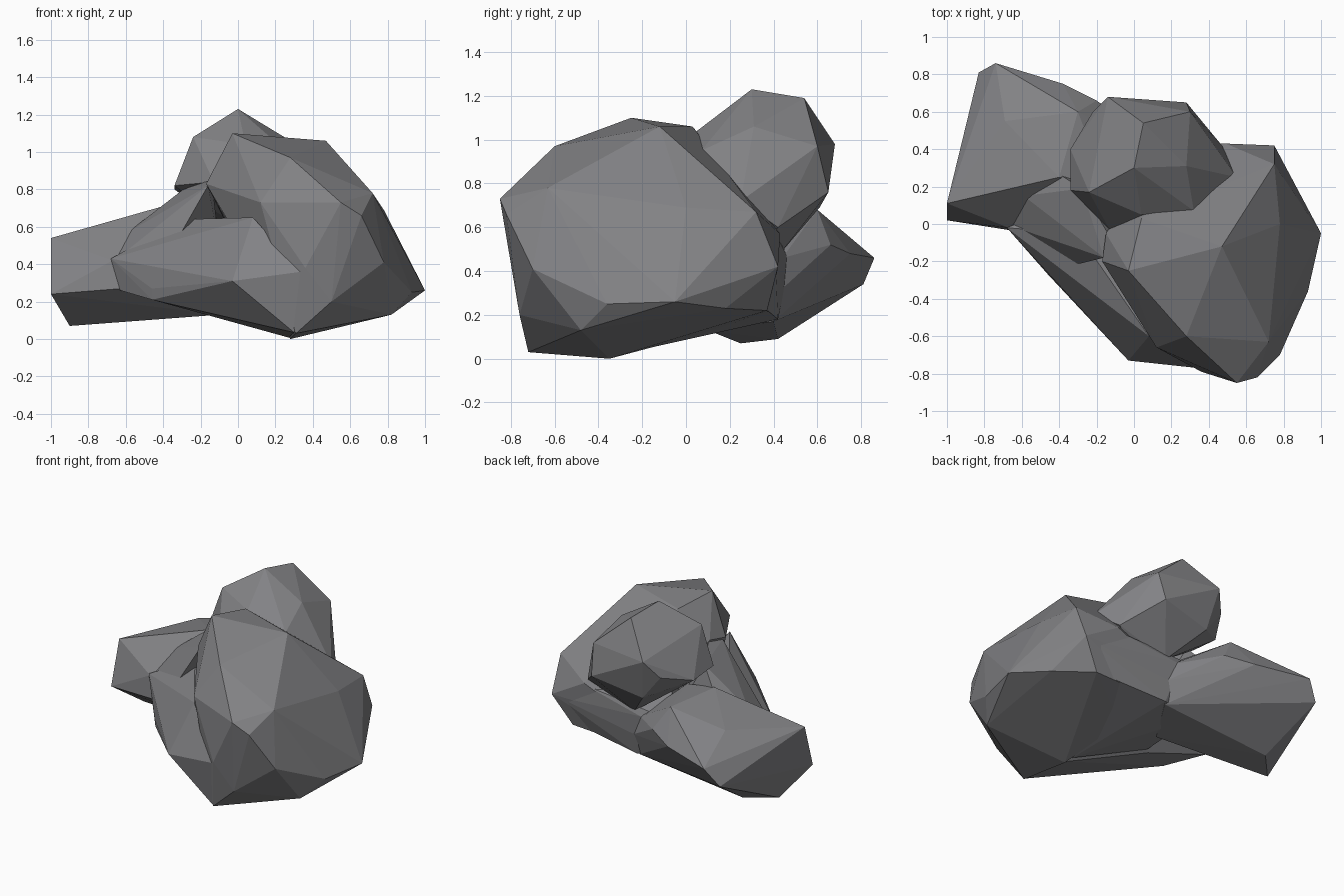
import bpy, bmesh

stone = bpy.data.materials.new("grey stone")
stone.diffuse_color = (0.225, 0.225, 0.235, 1)


def boulder(name, corners):
    """Faceted convex lump wrapped around a few corner points."""
    bm = bmesh.new()
    for c in corners:
        bm.verts.new(c)
    out = bmesh.ops.convex_hull(bm, input=bm.verts)
    loose = {g for g in out["geom_interior"] + out["geom_unused"]
             if isinstance(g, bmesh.types.BMVert)}
    bmesh.ops.delete(bm, geom=list(loose), context='VERTS')
    bmesh.ops.recalc_face_normals(bm, faces=bm.faces)
    me = bpy.data.meshes.new(name)
    bm.to_mesh(me)
    bm.free()
    me.materials.append(stone)
    ob = bpy.data.objects.new(name, me)
    bpy.context.collection.objects.link(ob)
    return ob


# large lump at the front right
rock = boulder("rock", [
    (-0.03, -0.25, 1.10), (0.47, -0.12, 1.06), (0.04, 0.03, 1.06),
    (0.28, -0.60, 0.97), (0.72, -0.63, 0.78), (0.43, -0.74, 0.82),
    (0.55, -0.85, 0.73), (0.66, -0.82, 0.66), (0.78, -0.70, 0.41),
    (0.12, -0.66, 0.73), (0.36, -0.79, 0.38), (0.50, -0.76, 0.20),
    (0.31, -0.72, 0.03), (0.28, -0.35, 0.00), (0.82, -0.48, 0.13),
    (0.93, -0.36, 0.25), (1.00, -0.05, 0.26), (0.84, 0.18, 0.23),
    (0.62, 0.37, 0.22), (0.75, 0.42, 0.42), (0.75, 0.32, 0.67),
    (0.78, 0.00, 0.69), (0.56, 0.27, 0.73), (0.49, 0.43, 0.57),
    (0.15, 0.42, 0.42), (0.20, 0.10, 0.12), (0.15, 0.38, 0.20),
    (-0.17, -0.20, 0.83), (-0.15, -0.05, 0.86)])

# upper lump at the back, with its saddle down to the large lump
upper = boulder("upper_lump", [
    (0.00, 0.30, 1.23), (0.05, 0.54, 1.19), (0.28, 0.31, 1.06),
    (-0.24, 0.17, 1.08), (0.30, 0.60, 0.97), (-0.14, 0.68, 0.98),
    (0.28, 0.65, 0.76), (-0.09, 0.61, 0.69), (-0.34, 0.40, 0.80),
    (-0.34, 0.18, 0.82), (-0.22, 0.60, 0.86), (0.04, 0.05, 1.04),
    (0.32, 0.07, 0.95), (-0.13, -0.03, 0.84), (0.47, 0.42, 0.60),
    (0.55, 0.25, 0.72), (0.10, 0.43, 0.48), (0.25, 0.30, 0.45)])

# long lump reaching to the back left
left = boulder("left_lump", [
    (-1.00, 0.02, 0.24), (-1.00, 0.11, 0.54), (-0.74, 0.86, 0.46),
    (-0.83, 0.81, 0.34), (-0.90, 0.25, 0.07), (-0.74, 0.42, 0.09),
    (-0.40, 0.25, 0.71), (-0.69, 0.55, 0.60), (-0.30, 0.60, 0.68),
    (-0.38, 0.75, 0.48), (-0.20, 0.66, 0.52), (-0.72, 0.74, 0.31),
    (-0.60, 0.14, 0.58), (-0.67, -0.02, 0.42), (-0.62, -0.04, 0.27),
    (-0.10, 0.10, 0.13), (0.08, 0.40, 0.17), (0.10, 0.44, 0.32),
    (0.05, 0.44, 0.46), (-0.15, 0.20, 0.65)])

# sloping lump at the front left
skirt = boulder("front_left_lump", [
    (-0.68, -0.02, 0.43), (-0.63, -0.04, 0.26), (-0.46, -0.27, 0.27),
    (-0.46, -0.26, 0.21), (-0.20, -0.10, 0.14), (-0.03, -0.73, 0.31),
    (0.30, -0.71, 0.035), (0.34, -0.77, 0.36), (0.08, -0.60, 0.65),
    (-0.12, -0.36, 0.61), (-0.28, -0.36, 0.48), (-0.30, -0.05, 0.64),
    (0.27, -0.34, 0.008), (0.25, 0.05, 0.30), (-0.10, 0.20, 0.60)])

# shoulder joining the left, front and upper lumps
shoulder = boulder("shoulder", [
    (-0.16, -0.18, 0.82), (-0.14, -0.05, 0.85), (-0.28, 0.19, 0.81),
    (-0.39, 0.26, 0.70), (-0.66, -0.01, 0.42), (-0.59, 0.15, 0.57),
    (-0.25, -0.14, 0.72), (-0.40, -0.24, 0.40), (-0.10, 0.20, 0.50),
    (-0.40, 0.10, 0.25)])

# core filling the hollow at the back and underneath
core = boulder("core", [
    (0.48, 0.42, 0.55), (0.72, 0.41, 0.41), (0.60, 0.36, 0.23),
    (0.09, 0.42, 0.18), (0.05, 0.45, 0.32), (0.03, 0.46, 0.47),
    (-0.18, 0.35, 0.18), (-0.18, -0.08, 0.15), (0.26, -0.30, 0.02),
    (0.60, -0.10, 0.15), (-0.20, 0.45, 0.50), (0.10, 0.00, 0.70)])

# fuse the lumps into one rock
lumps = (upper, left, skirt, shoulder, core)
for lump in lumps:
    mod = rock.modifiers.new("fuse", 'BOOLEAN')
    mod.operation = 'UNION'
    mod.solver = 'EXACT'
    mod.object = lump
fused = bpy.data.meshes.new_from_object(
    rock.evaluated_get(bpy.context.evaluated_depsgraph_get()))
rock.modifiers.clear()
rock.data = fused
for lump in lumps:
    bpy.data.objects.remove(lump)
